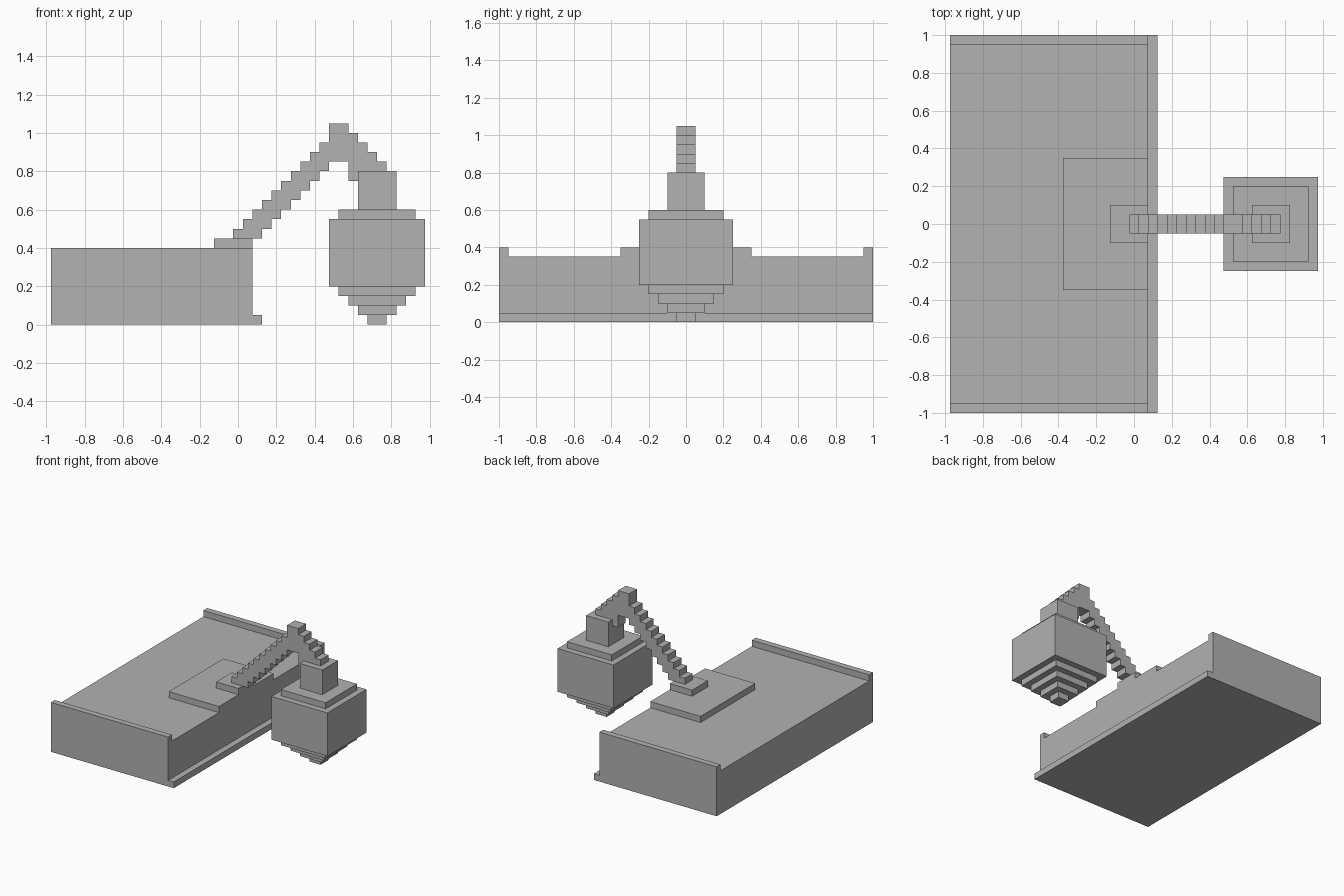
import bpy
import bmesh

U = 0.05          # one block step
X0 = -0.975       # left end of the block grid

if "Cube" in bpy.data.objects:
    bpy.data.objects.remove(bpy.data.objects["Cube"], do_unlink=True)

grey = bpy.data.materials.new("plain_grey")
grey.use_nodes = True
colour = (0.445, 0.445, 0.445, 1)
grey.diffuse_color = colour
grey.node_tree.nodes["Principled BSDF"].inputs["Base Color"].default_value = colour


def extrude_profile(name, outline, y0, y1):
    """Extrude an x-z outline, given in block steps, from y0 to y1."""
    bm = bmesh.new()
    face = bm.faces.new([bm.verts.new((X0 + x * U, y0 * U, z * U)) for x, z in outline])
    grown = bmesh.ops.extrude_face_region(bm, geom=[face])["geom"]
    moved = [g for g in grown if isinstance(g, bmesh.types.BMVert)]
    bmesh.ops.translate(bm, verts=moved, vec=(0, (y1 - y0) * U, 0))
    bmesh.ops.recalc_face_normals(bm, faces=bm.faces)
    mesh = bpy.data.meshes.new(name)
    bm.to_mesh(mesh)
    bm.free()
    mesh.materials.append(grey)
    obj = bpy.data.objects.new(name, mesh)
    bpy.context.collection.objects.link(obj)
    return obj


def box(name, x0, x1, y0, y1, z0, z1):
    return extrude_profile(name, [(x0, z0), (x1, z0), (x1, z1), (x0, z1)], y0, y1)


# Base slab with a low lip along its open side
extrude_profile("base", [(0, 0), (22, 0), (22, 1), (21, 1), (21, 7), (0, 7)], -20, 20)

# Raised rims at both ends, and the stepped mount for the arm
box("front_rim", 0, 21, -20, -19, 7, 8)
box("back_rim", 0, 21, 19, 20, 7, 8)
box("mount_pad", 12, 21, -7, 7, 7, 8)
box("mount_plate", 17, 21, -2, 2, 8, 9)

# Stepped arm: climb, peak, short descent, then back along the underside
arm = [(19, 9)]
for i in range(10):
    arm += [(19 + i, 10 + i), (20 + i, 10 + i)]
arm += [(29, 21), (31, 21)]
for i in range(4):
    arm += [(31 + i, 20 - i), (32 + i, 20 - i)]
arm += [(35, 16), (32, 16), (32, 15), (31, 15), (31, 17)]
for i in range(7):
    arm += [(29 - i, 17 - i), (29 - i, 16 - i)]
arm += [(22, 10), (22, 9)]
extrude_profile("arm", arm, -1, 1)

# Hanging weight: square tiers around one axis (name, half width, bottom, top)
AXIS = 34
tiers = [("weight_neck", 2, 12, 16), ("weight_cap", 4, 11, 12), ("weight_body", 5, 4, 11)]
tiers += [(f"weight_tip_{n}", n, n - 1, n) for n in range(1, 5)]
for name, half, low, high in tiers:
    box(name, AXIS - half, AXIS + half, -half, half, low, high)
